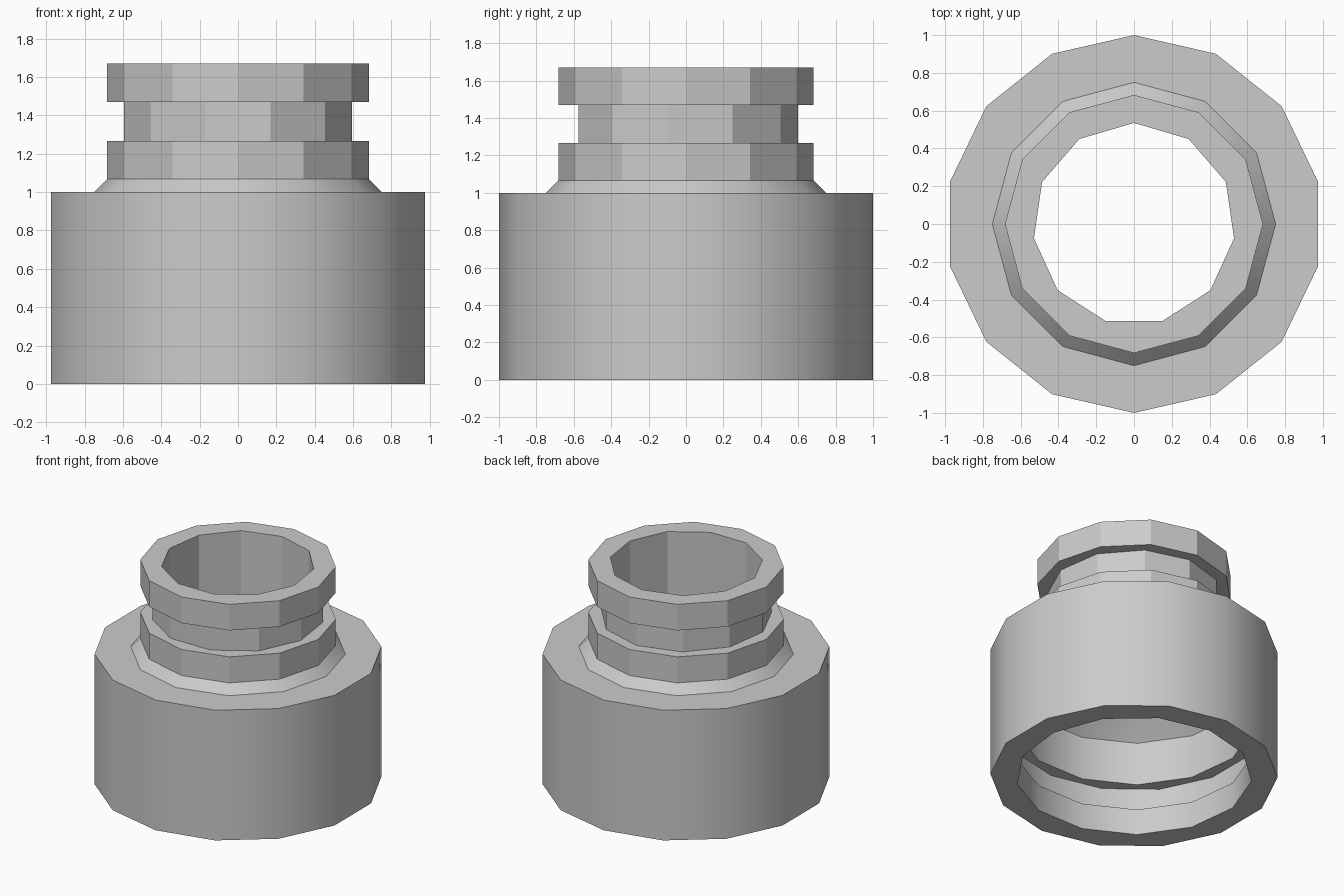
import bpy, bmesh
from math import sin, cos, pi, radians

cube = bpy.data.objects.get("Cube")
if cube:
    bpy.data.objects.remove(cube)

# One plain grey material
grey = bpy.data.materials.new("light_grey")
grey.use_nodes = True
colour = (0.6, 0.6, 0.6, 1)
grey.diffuse_color = colour
grey.node_tree.nodes["Principled BSDF"].inputs["Base Color"].default_value = colour

# Side counts of the stepped sections
BODY, COLLAR, NECK, SOCKET = 14, 12, 11, 13

# Closed wall profile: (sides, radius, height), up the outside and down the inside
profile = [
    (BODY, 1.0, 0.0), (BODY, 1.0, 1.0),                       # outer body
    (COLLAR, 0.75, 1.0), (COLLAR, 0.683, 1.067),              # sloped shoulder
    (COLLAR, 0.683, 1.267),                                   # lower collar
    (NECK, 0.6, 1.267), (NECK, 0.6, 1.47),                    # outer groove
    (COLLAR, 0.683, 1.47), (COLLAR, 0.683, 1.67),             # upper collar
    (NECK, 0.535, 1.67), (NECK, 0.535, 1.0),                  # bore
    (SOCKET, 0.82, 0.733), (SOCKET, 0.82, 0.4),               # funnel and socket
    (BODY, 0.9, 0.4), (BODY, 0.9, 0.2),                       # inner groove
    (SOCKET, 0.82, 0.2), (SOCKET, 0.82, 0.0),                 # bottom lip
]


def ring(bm, sides, radius, z):
    """Polygon ring with its first corner pointing to the back."""
    steps = [2 * pi * i / sides for i in range(sides)]
    return [bm.verts.new((-radius * sin(a), radius * cos(a), z)) for a in steps]


def stitch(bm, a, b):
    """Join two rings, with quads when the side counts match, else triangles."""
    na, nb = len(a), len(b)
    if na == nb:
        for i in range(na):
            j = (i + 1) % na
            bm.faces.new((a[i], a[j], b[j], b[i]))
        return
    i = j = 0
    while i < na or j < nb:
        if j == nb or (i < na and (i + 0.5) / na <= (j + 0.5) / nb):
            bm.faces.new((a[i], a[(i + 1) % na], b[j % nb]))
            i += 1
        else:
            bm.faces.new((a[i % na], b[(j + 1) % nb], b[j]))
            j += 1


# Hollow stepped coupling
bm = bmesh.new()
rings = [ring(bm, *p) for p in profile]
for k, lower in enumerate(rings):
    stitch(bm, lower, rings[(k + 1) % len(rings)])
bmesh.ops.recalc_face_normals(bm, faces=bm.faces)
mesh = bpy.data.meshes.new("stepped_coupling")
bm.to_mesh(mesh)
bm.free()
mesh.materials.append(grey)
coupling = bpy.data.objects.new("stepped_coupling", mesh)
bpy.context.collection.objects.link(coupling)

# Smooth body and socket walls, faceted collars and neck
bpy.ops.object.select_all(action="DESELECT")
coupling.select_set(True)
bpy.context.view_layer.objects.active = coupling
bpy.ops.object.shade_smooth_by_angle(angle=radians(29))
